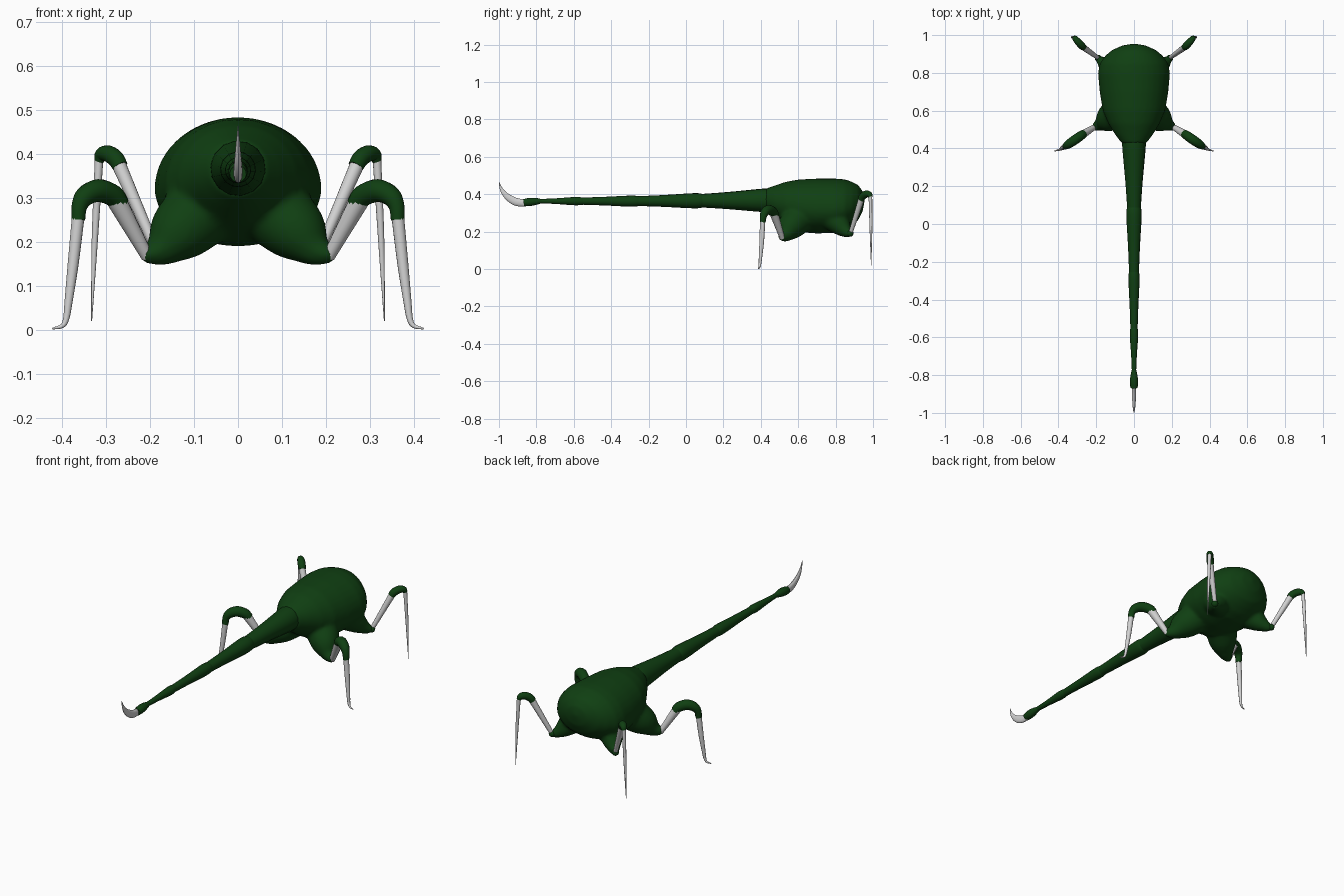
import bpy, bmesh, math
from mathutils import Vector

if "Cube" in bpy.data.objects:
    bpy.data.objects.remove(bpy.data.objects["Cube"])


def material(name, col):
    m = bpy.data.materials.new(name)
    m.diffuse_color = (*col, 1)
    m.use_nodes = True
    m.node_tree.nodes["Principled BSDF"].inputs["Base Color"].default_value = m.diffuse_color
    return m


GREEN = material("dark green", (0.005, 0.05, 0.006))
GREY = material("pale grey", (0.64, 0.64, 0.64))


def skin(bm, rings):
    """Join rings of points into a closed tube."""
    vs = [[bm.verts.new(p) for p in r] for r in rings]
    n = len(vs[0])
    for a, b in zip(vs, vs[1:]):
        for i in range(n):
            bm.faces.new((a[i], a[(i + 1) % n], b[(i + 1) % n], b[i]))
    bm.faces.new(vs[0])
    bm.faces.new(vs[-1])


def spline(pts, steps):
    """Catmull-Rom through (x, y, z, r) points."""
    P = [Vector(p) for p in pts]
    P = [2 * P[0] - P[1]] + P + [2 * P[-1] - P[-2]]
    out = []
    for i in range(1, len(P) - 2):
        a, b, c, d = P[i - 1:i + 3]
        for k in range(steps):
            t = k / steps
            out.append(0.5 * (2 * b + (c - a) * t + (2 * a - 5 * b + 4 * c - d) * t * t
                              + (3 * b - 3 * c + d - a) * t ** 3))
    return out + [P[-2]]


def tube_rings(pts, steps=4, sides=14, flip=1):
    P = spline(pts, steps)
    C = [Vector((p[0] * flip, p[1], p[2])) for p in P]
    rings, prev = [], None
    for i, c in enumerate(C):
        t = (C[min(i + 1, len(C) - 1)] - C[max(i - 1, 0)]).normalized()
        if prev is None:
            u = t.orthogonal().normalized()
        else:
            u = (prev - t * prev.dot(t)).normalized()
        prev, v = u, t.cross(u)
        r = max(P[i][3], 0.0008)
        rings.append([c + r * (math.cos(a) * u + math.sin(a) * v)
                      for a in (2 * math.pi * k / sides for k in range(sides))])
    return rings


def finish(name, bm, mat, mirror=False):
    bmesh.ops.recalc_face_normals(bm, faces=bm.faces)
    me = bpy.data.meshes.new(name)
    bm.to_mesh(me)
    bm.free()
    me.materials.append(mat)
    ob = bpy.data.objects.new(name, me)
    bpy.context.collection.objects.link(ob)
    bpy.ops.object.select_all(action='DESELECT')
    bpy.context.view_layer.objects.active = ob
    ob.select_set(True)
    bpy.ops.object.shade_smooth_by_angle(angle=math.radians(45))
    if mirror:
        ob.modifiers.new("mirror", 'MIRROR').use_mirror_merge = False
    return ob


def tube(name, pts, mat, mirror=False, steps=4, squash=1.0):
    bm = bmesh.new()
    skin(bm, tube_rings(pts, steps))
    for v in bm.verts:
        v.co.x *= squash
    return finish(name, bm, mat, mirror)


# Body: egg loft with separate upper and lower heights (y, centre z, half width, up, down)
sections = [
    (0.425, .370, .063, .060, .064), (0.47, .360, .098, .085, .085),
    (0.53, .345, .135, .121, .110), (0.60, .330, .165, .149, .132),
    (0.70, .320, .182, .164, .130), (0.80, .320, .191, .164, .126),
    (0.85, .325, .181, .155, .115), (0.89, .335, .153, .131, .100),
    (0.92, .345, .118, .105, .085), (0.945, .36, .062, .056, .050),
    (0.954, .37, .012, .012, .012)]
bm = bmesh.new()
skin(bm, [[(w * math.cos(a), y, z + (up if math.sin(a) > 0 else dn) * math.sin(a))
           for a in (2 * math.pi * k / 32 for k in range(32))]
          for y, z, w, up, dn in sections])
# Hip lobes blended into the body
front_hip = [(.085, .60, .270, .085), (.138, .555, .220, .070), (.176, .53, .183, .040),
             (.205, .514, .172, .023), (.220, .506, .170, .014)]
rear_hip = [(.10, .79, .275, .080), (.142, .835, .222, .050), (.170, .86, .197, .030),
            (.188, .875, .191, .020), (.195, .882, .191, .014)]
for s in (1, -1):
    for hip in (front_hip, rear_hip):
        skin(bm, tube_rings(hip, 4, 20, s))
body = finish("body", bm, GREEN)
rm = body.modifiers.new("blend", 'REMESH')
rm.mode = 'VOXEL'
rm.voxel_size = 0.009
rm.use_smooth_shade = True
sm = body.modifiers.new("soften", 'SMOOTH')
sm.factor = 0.5
sm.iterations = 8

# Small ball joints at the rear hip tips
tube("rear_hip_joint", [(.19, .878, .174, .006), (.19, .878, .18, .014), (.19, .878, .191, .018),
                        (.19, .878, .202, .014), (.19, .878, .207, .005)], GREEN, True, 2)

# Front legs
tube("front_upper_leg", [(.206, .515, .166, .014), (.278, .47, .298, .023)], GREY, True)
tube("front_knee", [(.268, .477, .285, .022), (.285, .465, .306, .025), (.318, .442, .317, .026),
                    (.348, .422, .304, .023), (.361, .413, .280, .018),
                    (.363, .410, .250, .0155)], GREEN, True)
tube("front_lower_leg", [(.363, .410, .262, .0145), (.375, .405, .15, .0125),
                         (.386, .398, .06, .009), (.391, .395, .025, .007),
                         (.400, .392, .009, .005), (.422, .386, .003, .002)], GREY, True)

# Rear legs
tube("rear_upper_leg", [(.191, .88, .193, .011), (.275, .941, .385, .017)], GREY, True)
tube("rear_knee", [(.268, .936, .372, .018), (.278, .945, .389, .0195), (.295, .963, .401, .019),
                   (.310, .980, .399, .016), (.316, .986, .385, .0115)], GREEN, True)
tube("rear_lower_leg", [(.316, .986, .39, .0098), (.326, .989, .2, .007),
                        (.333, .990, .02, .001)], GREY, True)

# Tail: tapering segments, each with a swollen front lip (y start, y end, r start, r end)
segments = [(.45, .08, .062, .036), (.10, -.26, .033, .026),
            (-.24, -.56, .024, .019), (-.54, -.79, .018, .011)]
for i, (y0, y1, r0, r1) in enumerate(segments):
    zc = lambda y: .362 + .006 * max(y, -.3)
    lip = 1.0 if i == 0 else 1.24
    ys = [(y0, r0), (y0 - .05, r0 * lip), (y0 + (y1 - y0) * .6, r0 * lip * .4 + r1 * .6),
          (y1, r1)]
    tube("tail_segment_%d" % (i + 1), [(0, y, zc(y) + .003, r) for y, r in ys], GREEN)

# Tail bulb and curved stinger
tube("tail_bulb", [(0, -.77, .363, .011), (0, -.80, .362, .018), (0, -.835, .359, .022),
                   (0, -.868, .355, .019)], GREEN)
tube("stinger", [(0, -.84, .355, .017), (0, -.875, .354, .020), (0, -.91, .360, .021),
                 (0, -.945, .379, .018), (0, -.972, .404, .013), (0, -.99, .434, .007),
                 (0, -.999, .465, .001)], GREY, squash=.5)
